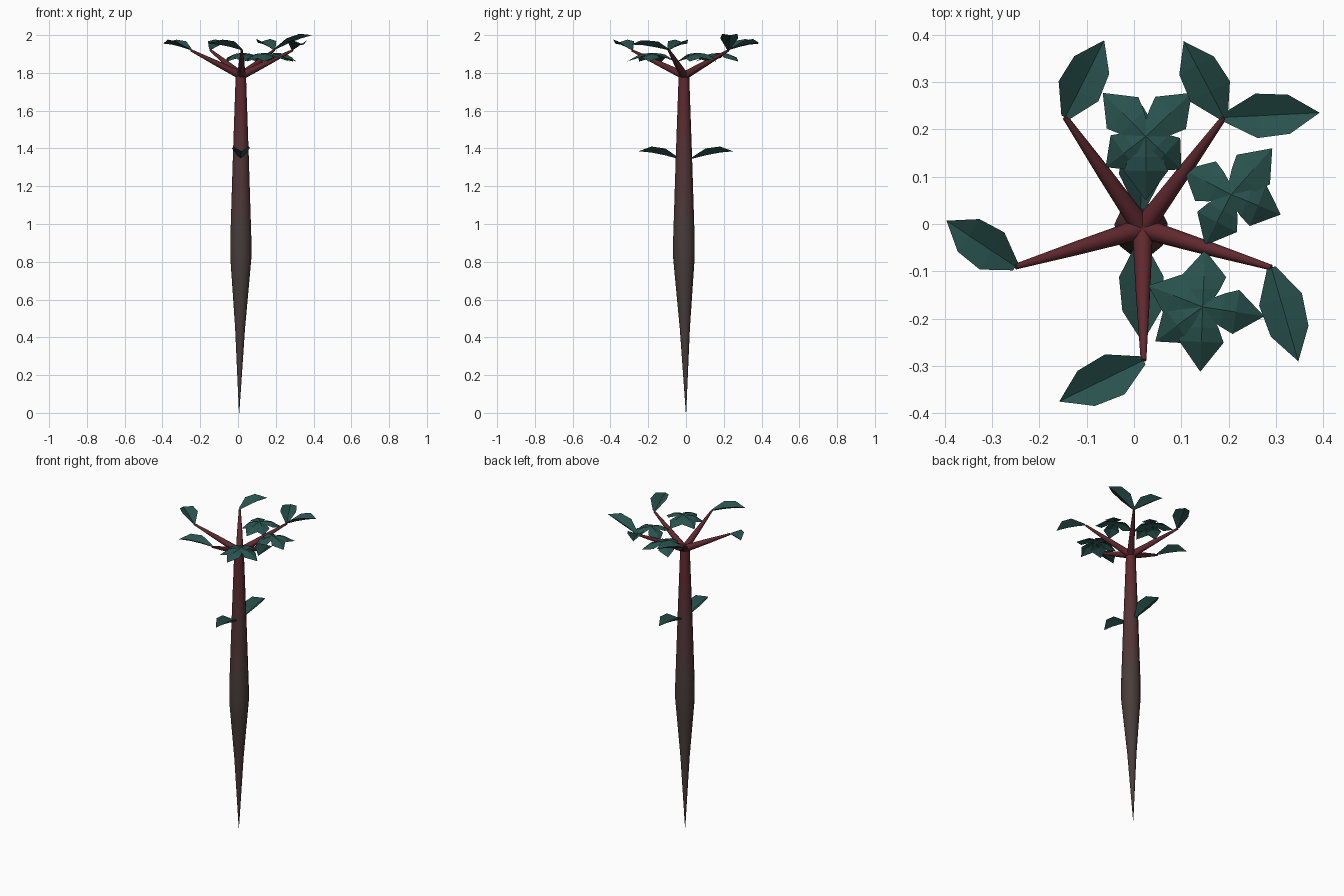
import bpy, bmesh, math
from mathutils import Vector

if "Cube" in bpy.data.objects:
    bpy.data.objects.remove(bpy.data.objects["Cube"])


def material(name, rgb):
    m = bpy.data.materials.new(name)
    m.diffuse_color = (*rgb, 1)
    m.use_nodes = True
    m.node_tree.nodes["Principled BSDF"].inputs["Base Color"].default_value = m.diffuse_color
    return m


def finish(bm, name, mats, smooth=False):
    mesh = bpy.data.meshes.new(name)
    bmesh.ops.recalc_face_normals(bm, faces=bm.faces)
    for f in bm.faces:
        f.smooth = smooth and len(f.verts) < 5
    bm.to_mesh(mesh)
    bm.free()
    for m in mats:
        mesh.materials.append(m)
    ob = bpy.data.objects.new(name, mesh)
    bpy.context.collection.objects.link(ob)
    return ob


def tube(name, stations, sides, mats, mat_of=lambda i: 0):
    """Skin rings of given (centre, radius) running along a straight-ish path."""
    axis = (stations[-1][0] - stations[0][0]).normalized()
    q = axis.to_track_quat('Z', 'Y')
    bm = bmesh.new()
    rings = []
    for c, r in stations:
        rings.append([bm.verts.new(c + q @ Vector((r * math.cos(a), r * math.sin(a), 0)))
                      for a in (2 * math.pi * k / sides for k in range(sides))])
    for i, (a, b) in enumerate(zip(rings, rings[1:])):
        for k in range(sides):
            n = (k + 1) % sides
            bm.faces.new((a[k], a[n], b[n], b[k])).material_index = mat_of(i)
    bm.faces.new(rings[0][::-1])
    bm.faces.new(rings[-1]).material_index = mat_of(len(rings) - 2)
    return finish(bm, name, mats, True)


BROAD = ((0, .2, 0), (.34, 1, .9), (.68, .88, 1))    # (along, width, lift)
KITE = ((0, .25, 0), (.32, .75, .8), (.54, 1, 1))


def leaf(name, base, tip, width=0.047, arch=0.006, fold=0.03, shape=BROAD):
    """Pointed leaf creased along its midrib."""
    base, tip = Vector(base), Vector(tip)
    side = Vector((0, 0, 1)).cross(tip - base).normalized()
    bm = bmesh.new()
    rows = []
    for t, w, lift in shape:
        mid = base.lerp(tip, t) + Vector((0, 0, arch * lift))
        up = Vector((0, 0, fold * w))
        rows.append([bm.verts.new(p) for p in
                     (mid - side * width * w + up, mid, mid + side * width * w + up)])
    end = bm.verts.new(tip)
    for a, b in zip(rows, rows[1:]):
        for k in (0, 1):
            bm.faces.new((a[k], a[k + 1], b[k + 1], b[k]))
    for k in (0, 1):
        bm.faces.new((rows[-1][k], rows[-1][k + 1], end))
    return finish(bm, name, [green])


green = material("leaf_green", (.022, .085, .075))
red = material("branch_red", (.115, .022, .028))
low, high = Vector((.065, .047, .043)), Vector((.115, .022, .028))

# Trunk: spindle shape, colour fading from brown to red in bands
profile = [(0, .001), (.45, .027), (.82, .057), (.92, .057), (1.36, .043), (1.785, .028)]
BANDS = 6
fade = [material(f"bark_{i}", low.lerp(high, i / (BANDS - 1))) for i in range(BANDS)]
stations, heights = [], []
for (z0, r0), (z1, r1) in zip(profile, profile[1:]):
    for s in range(4):
        t = s / 4
        heights.append(z0 + (z1 - z0) * t)
        stations.append((heights[-1], r0 + (r1 - r0) * t))
stations.append(profile[-1])
path = [(Vector((.006 + .009 * min(z / .8, 1), -.011 * min(z / .8, 1), z)), r) for z, r in stations]
tube("trunk", path, 14, fade,
     lambda i: max(0, min(BANDS - 1, int((heights[i] - .85) / .85 * BANDS))))

# Five branches spreading from the trunk top
root = Vector((.018, -.009, 1.785))
tips = [(.19, .225), (.29, -.092), (.02, -.288), (-.25, -.09), (-.145, .225)]
for i, (x, y) in enumerate(tips):
    end = Vector((x, y, 1.92))
    tube(f"branch_{i}", [(root, .022), (root.lerp(end, .5), .015), (end, .006)], 10, [red])

# Leaves on the branch ends
for i, (b, x, y, z) in enumerate([(0, .105, .386, 1.96), (0, .392, .235, 2.0),
                                  (1, .347, -.29, 1.95), (2, -.158, -.375, 1.955),
                                  (3, -.396, .007, 1.955), (4, -.063, .388, 1.955)]):
    leaf(f"tip_leaf_{i}", (*tips[b], 1.92), (x, y, z))

# Pair of leaves on the trunk
for i, s in enumerate((1, -1)):
    leaf(f"trunk_leaf_{i}", (.014, s * .035 - .005, 1.345), (.018, s * .25, 1.385),
         fold=.036)

# Drooping rosettes between the branches
rosettes = [((.025, .185), [(-.066, .277), (.122, .277), (-.06, .12), (.1, .115), (.025, .05)]),
            ((.145, -.175), [(.03, -.13), (.15, -.055), (.275, -.195), (.14, -.312), (.045, -.248)]),
            ((.205, .062), [(.292, .16), (.31, .02), (.15, -.045), (.105, .115)])]
for i, (c, ends) in enumerate(rosettes):
    for j, e in enumerate(ends):
        leaf(f"rosette_{i}_leaf_{j}", (*c, 1.905), (*e, 1.86), width=.047, arch=.016,
             fold=-.016, shape=KITE)
